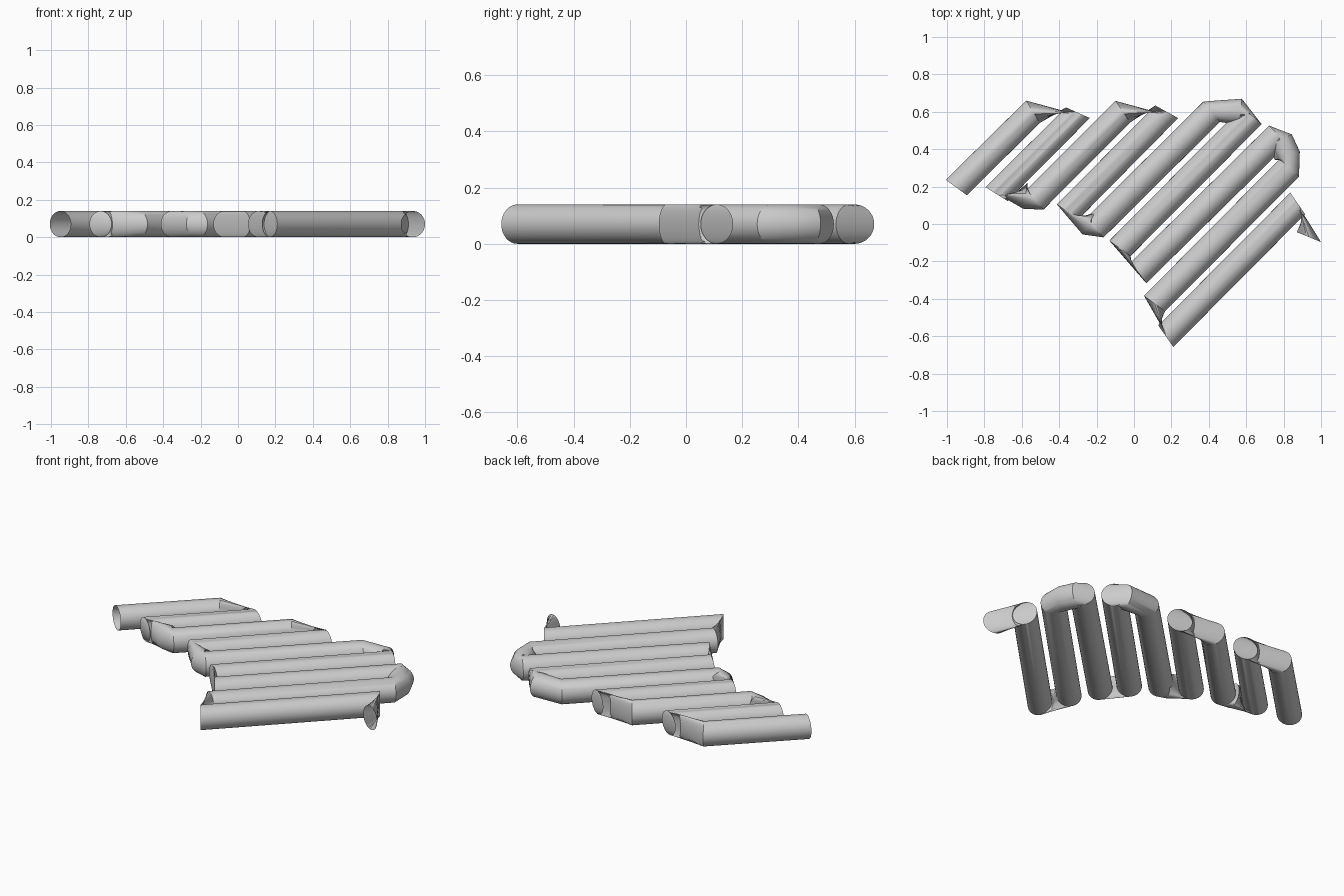
import bpy, bmesh, math
from mathutils import Vector

if "Cube" in bpy.data.objects:
    bpy.data.objects.remove(bpy.data.objects["Cube"])

RADIUS = 0.07
SIDES = 32

grey = bpy.data.materials.new("pipe grey")
grey.use_nodes = True
colour = (0.6, 0.6, 0.6, 1)
grey.diffuse_color = colour
grey.node_tree.nodes["Principled BSDF"].inputs["Base Color"].default_value = colour

# Centre line of the serpentine pipe; the first and last points only aim the open ends
path = [Vector(p) for p in (
    (-.95, .04),
    (-.95, .195), (-.54, .60), (-.30, .595),          # first run and upper turn
    (-.735, .16), (-.58, .15), (-.53, .13),           # lower turn
    (-.06, .60), (.175, .60),                         # upper turn
    (-.355, .065), (-.24, .005), (-.21, -.02),        # lower turn
    (.415, .60), (.57, .60), (.63, .58),              # upper turn
    (-.075, -.13), (.025, -.26),                      # lower turn
    (.77, .475), (.78, .45), (.82, .365), (.83, .30), # upper turn
    (.11, -.425), (.17, -.60),                        # lower turn
    (.875, .11), (.935, -.07),                        # last run and stub
    (.59, -.59))]

bm = bmesh.new()


def add_ring(before, centre, after):
    """Upright circle facing along the direction between its neighbours."""
    along = (after - before).normalized()
    side = Vector((-along.y, along.x))
    ring = []
    for i in range(SIDES):
        a = math.tau * i / SIDES
        p = centre + side * RADIUS * math.cos(a)
        ring.append(bm.verts.new((p.x, p.y, RADIUS + RADIUS * math.sin(a))))
    return ring


# Sweep the open tube from ring to ring
rings = [add_ring(*path[i - 1:i + 2]) for i in range(1, len(path) - 1)]
for a, b in zip(rings, rings[1:]):
    for i in range(SIDES):
        j = (i + 1) % SIDES
        bm.faces.new((a[i], b[i], b[j], a[j]))
bmesh.ops.recalc_face_normals(bm, faces=bm.faces)

mesh = bpy.data.meshes.new("serpentine_pipe")
bm.to_mesh(mesh)
bm.free()
mesh.materials.append(grey)
pipe = bpy.data.objects.new("serpentine_pipe", mesh)
bpy.context.collection.objects.link(pipe)

bpy.context.view_layer.objects.active = pipe
pipe.select_set(True)
bpy.ops.object.shade_smooth_by_angle(angle=math.radians(30))
